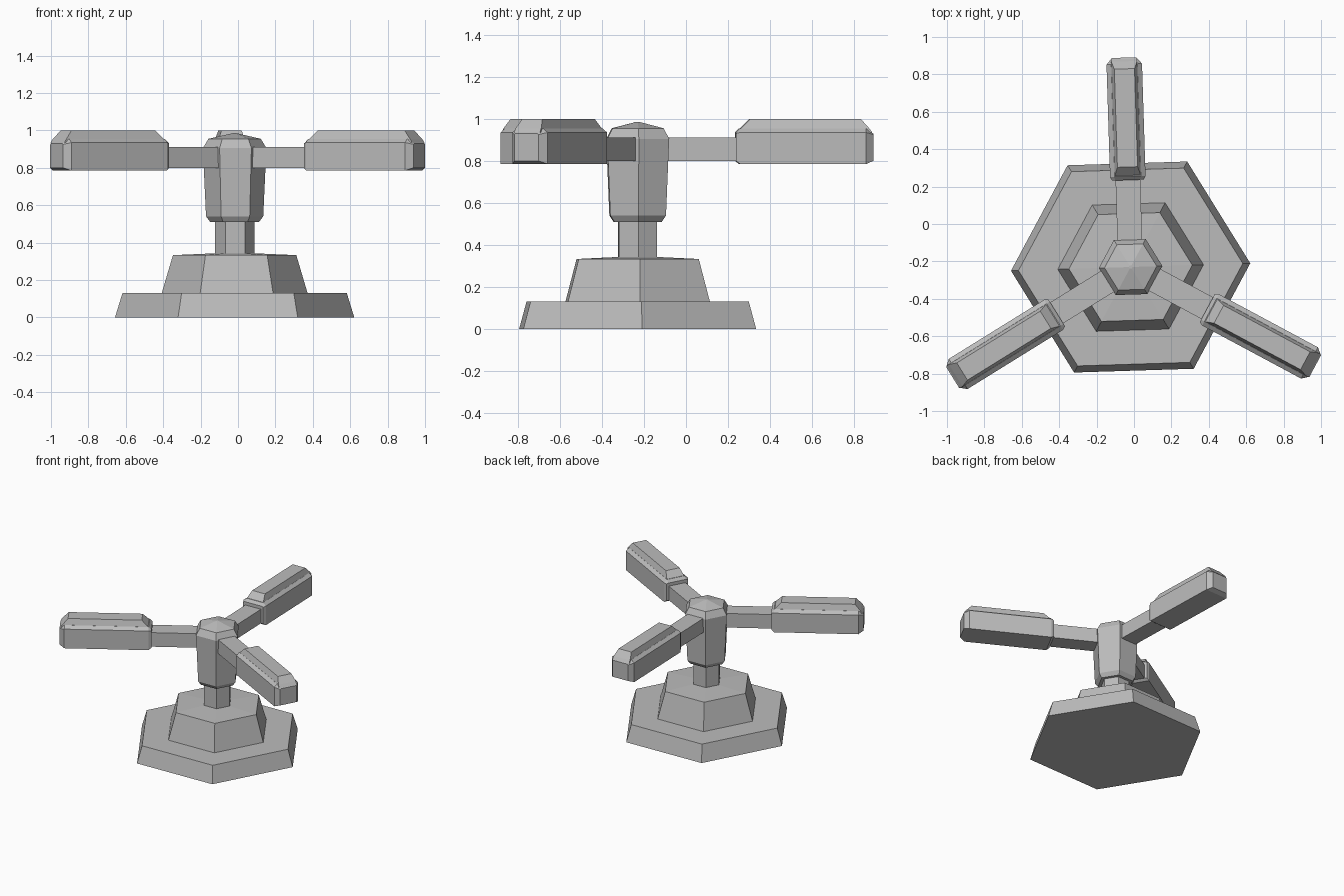
import bpy, bmesh, math
from mathutils import Matrix

cube = bpy.data.objects.get("Cube")
if cube:
    bpy.data.objects.remove(cube)

CENTRE = (-0.018, -0.23, 0)
TWIST = math.radians(1.8)

grey = bpy.data.materials.new("Plain grey")
grey.use_nodes = True
colour = (0.5, 0.5, 0.5, 1)
grey.diffuse_color = colour
grey.node_tree.nodes["Principled BSDF"].inputs["Base Color"].default_value = colour


def loft(name, rings, angle=TWIST):
    """Join matching rings of points, cap both ends, and turn about the post."""
    bm = bmesh.new()
    rows = [[bm.verts.new(p) for p in ring] for ring in rings]
    n = len(rows[0])
    for a, b in zip(rows, rows[1:]):
        for i in range(n):
            j = (i + 1) % n
            bm.faces.new((a[i], a[j], b[j], b[i]))
    bm.faces.new(rows[0])
    bm.faces.new(rows[-1])
    bmesh.ops.remove_doubles(bm, verts=bm.verts, dist=0.0001)
    bmesh.ops.recalc_face_normals(bm, faces=bm.faces)
    bm.transform(Matrix.Translation(CENTRE) @ Matrix.Rotation(angle, 4, 'Z'))
    mesh = bpy.data.meshes.new(name)
    bm.to_mesh(mesh)
    bm.free()
    mesh.materials.append(grey)
    obj = bpy.data.objects.new(name, mesh)
    bpy.context.collection.objects.link(obj)
    return obj


def hexagon(r, z):
    return [(r * math.cos(k * math.pi / 3), r * math.sin(k * math.pi / 3), z)
            for k in range(6)]


def hex_part(name, profile):
    return loft(name, [hexagon(r, z) for r, z in profile])


def rect(x, w, low, high):
    return [(x, -w, low), (x, w, low), (x, w, high), (x, -w, high)]


def section(x, w, low, side, deck_w, deck):
    return [(x, -w, low), (x, w, low), (x, w, side),
            (x, deck_w, deck), (x, -deck_w, deck), (x, -w, side)]


# Stepped base, post and hub
hex_part("base_plate", [(0.64, 0), (0.60, 0.13)])
hex_part("base_step", [(0.39, 0.13), (0.33, 0.333), (0.10, 0.343)])
hex_part("post", [(0.105, 0.33), (0.105, 0.52)])
hex_part("hub", [(0.13, 0.51), (0.153, 0.54), (0.17, 0.905),
                 (0.14, 0.955), (0.01, 0.985)])

# Three arms, each a rod with a chamfered paddle and a raised ridge
for number in range(3):
    angle = TWIST + math.radians(90 + 120 * number)
    tag = f"_{number + 1}"
    loft("arm_rod" + tag, [rect(0.05, 0.066, 0.80, 0.91),
                           rect(0.49, 0.066, 0.80, 0.91)], angle)
    loft("paddle" + tag, [
        section(0.465, 0.085, 0.80, 0.93, 0.07, 0.935),
        section(0.485, 0.095, 0.785, 0.935, 0.07, 0.955),
        section(1.085, 0.095, 0.785, 0.935, 0.07, 0.955),
        section(1.12, 0.065, 0.80, 0.925, 0.06, 0.93)], angle)
    ridge = []
    for start, end, w, z in ((0.47, 1.115, 0.07, 0.935),
                             (0.49, 1.10, 0.069, 0.955),
                             (0.535, 1.06, 0.054, 1.0)):
        ridge.append([(start, -w, z), (end, -w, z), (end, w, z), (start, w, z)])
    loft("paddle_ridge" + tag, ridge, angle)
